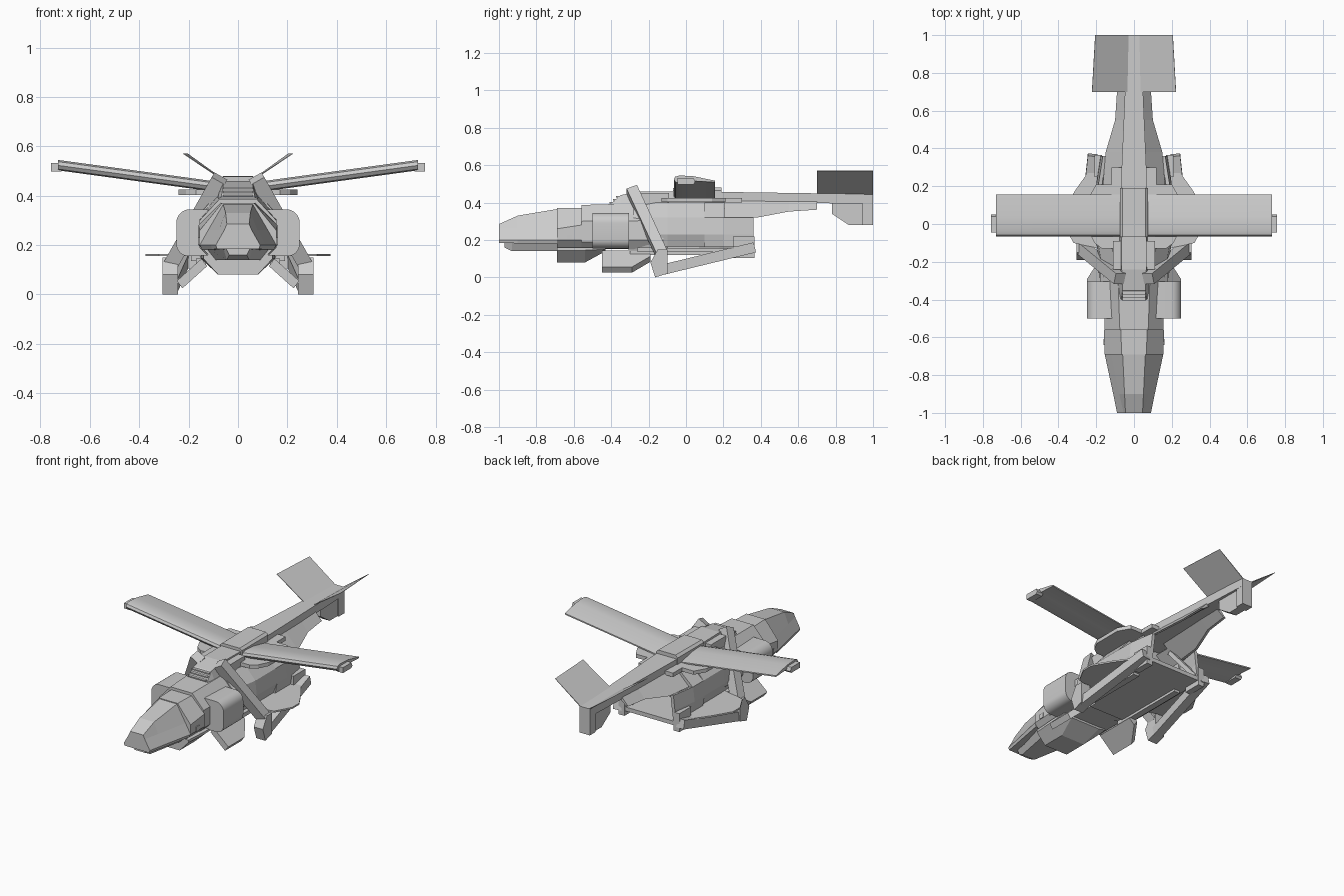
import bpy, bmesh, math
from mathutils import Vector

if "Cube" in bpy.data.objects:
    bpy.data.objects.remove(bpy.data.objects["Cube"])


def skin(name, rings, mirror=False, smooth=False):
    """Closed solid through equal-sized point rings, optionally mirrored in x."""
    bm = bmesh.new()
    vs = [[bm.verts.new(p) for p in r] for r in rings]
    n = len(rings[0])
    for a, b in zip(vs, vs[1:]):
        for i in range(n):
            bm.faces.new((a[i], a[(i + 1) % n], b[(i + 1) % n], b[i]))
    bm.faces.new(vs[0])
    bm.faces.new(vs[-1])
    bmesh.ops.recalc_face_normals(bm, faces=bm.faces)
    me = bpy.data.meshes.new(name)
    bm.to_mesh(me)
    bm.free()
    ob = bpy.data.objects.new(name, me)
    bpy.context.collection.objects.link(ob)
    if mirror:
        ob.modifiers.new("Mirror", 'MIRROR').use_mirror_merge = False
    if smooth:
        bpy.context.view_layer.objects.active = ob
        ob.select_set(True)
        bpy.ops.object.shade_smooth_by_angle(angle=math.radians(35))
        ob.select_set(False)
    return ob


def hull(name, *sections):
    """Symmetric loft; section = (y, (x, z), ...) half outline from top to bottom."""
    skin(name, [[(x, y, z) for x, z in h] + [(-x, y, z) for x, z in reversed(h)]
                for y, *h in sections])


def plate(name, pts, axis, a, b, mirror=False, smooth=False):
    """Outline extruded along an axis from a to b."""
    put = lambda p, t: tuple(p[:axis]) + (t,) + tuple(p[axis:])
    return skin(name, [[put(p, t) for p in pts] for t in (a, b)], mirror, smooth)


def box(name, x0, x1, y0, y1, z0, z1, mirror=False):
    return plate(name, [(x0, y0), (x1, y0), (x1, y1), (x0, y1)], 2, z0, z1, mirror)


def beam(name, a, b, w, h, side=(1, 0, 0)):
    """Mirrored square bar from a to b."""
    a, b, side = Vector(a), Vector(b), Vector(side)
    d = (b - a).normalized()
    s = (side - d * side.dot(d)).normalized()
    u = d.cross(s)
    skin(name, [[c + s * w * i + u * h * j for i, j in ((-.5, -.5), (.5, -.5), (.5, .5), (-.5, .5))]
                for c in (a, b)], True)


# nose and canopy
hull("nose", (-1, (.045, .285), (.055, .262), (.09, .2), (.085, .185)),
     (-.9, (.05, .33), (.078, .262), (.11, .2), (.105, .182)),
     (-.69, (.06, .365), (.12, .262), (.155, .2), (.145, .18)))
hull("chin", (-.97, (.05, .19), (.035, .16)), (-.93, (.06, .19), (.045, .14)),
     (-.69, (.13, .19), (.09, .14)))
plate("nose_sensor", [(.062 + .014 * math.cos(t * 1.047), .215 + .014 * math.sin(t * 1.047))
                      for t in range(6)], 1, -1.0, -.97, True)
box("cheek_sensor", .14, .162, -.64, -.61, .2, .23, True)

# forward fuselage bands
hull("front_collar", (-.69, (.065, .37), (.155, .26), (.155, .2), (.12, .16)),
     (-.56, (.07, .37), (.16, .28), (.16, .2), (.12, .16)))
hull("front_body", (-.56, (.075, .387), (.155, .3), (.155, .19), (.12, .155)),
     (-.28, (.085, .395), (.16, .31), (.16, .19), (.12, .15)))
hull("front_keel", (-.69, (.14, .16), (.14, .145), (.08, .08)),
     (-.54, (.15, .16), (.15, .145), (.08, .08)),
     (-.43, (.15, .16), (.15, .15), (.1, .14)))

# rounded side engines
arc = [(.195 + .055 * math.cos(t), .29 + .055 * math.sin(t)) for t in
       [i * math.pi / 14 for i in range(8)]]
low = [(.2 + .05 * math.cos(t), .205 + .05 * math.sin(t)) for t in
       [-i * math.pi / 14 for i in range(8)]]
plate("side_engine", [(.11, .155), (.11, .345)] + arc[::-1] + low, 1, -.5, -.305, True, True)
hull("engine_mount", (-.31, (.13, .34), (.18, .3), (.18, .2), (.15, .15)),
     (-.12, (.13, .36), (.18, .31), (.19, .2), (.15, .15)))

# cabin and open rear bay
hull("cabin", (-.28, (.09, .4), (.16, .32), (.17, .23), (.15, .15)),
     (-.1, (.12, .4), (.19, .32), (.2, .23), (.17, .15)),
     (.1, (.12, .4), (.19, .32), (.2, .23), (.17, .15)))
skin("bay_wall", [[(.19, y, .32), (.2, y, .23), (.185, y, .15), (.16, y, .15), (.17, y, .23),
                   (.16, y, .315)] for y in (.1, .2)], True)
skin("rear_bay_wall", [[(a, y, .32), (a + .01, y, .23), (.185, y, .15), (.165, y, .15),
                        (a - .01, y, .23), (a - .02, y, .315)]
                       for y, a in ((.2, .19), (.36, .165))], True)
skin("bay_roof_side", [[(.1, y, .4), (.19, y, .32), (.165, y, .31), (.08, y, .38)]
                       for y in (.1, .205)], True)
box("bay_roof_block", .06, .12, .2, .3, .4, .425, True)
box("bay_floor", -.19, .19, -.26, .36, .135, .16)
box("belly_beam", .13, .17, -.3, .2, .12, .145, True)
beam("bay_brace", (.17, .34, .17), (.1, .2, .36), .025, .025)
box("rail_bracket", .17, .21, .25, .365, .105, .22, True)

# side floor plates
plate("side_step", [(.15, -.14), (.32, -.1), (.375, .0), (.375, .07), (.31, .18), (.21, .32),
                    (.15, .32)], 2, .155, .165, True)

# hollow tail cone skirts and boom
skin("tail_skirt", [[(x0, y, .41), (x1, y, z1), (x1 - .015, y, z1), (x0 - .02, y, .4)]
                    for y, x0, x1, z1 in ((.2, .07, .165, .315), (.38, .06, .15, .32),
                                          (.55, .05, .1, .352), (.7, .045, .09, .362))], True)
hull("spine_boom", (-.4, (.068, .395), (.075, .38)), (-.35, (.06, .44), (.085, .38)),
     (-.24, (.065, .46), (.085, .39)), (.19, (.07, .457), (.07, .4)),
     (1, (.035, .445), (.035, .395)))
for i in range(3):
    y, z = -.408 + i * .017, .396 + i * .016
    box("vent_slat", -.06, .06, y, y + .03, z, z + .007)
hull("hub_cover", (-.07, (.06, .477), (.075, .465), (.075, .41)),
     (.19, (.06, .48), (.075, .465), (.075, .41)))

# tail surfaces
skin("tail_fin", [[(.03, .7, .446), (.222, .7, .572), (.205, 1, .572), (.03, 1, .446)],
                  [(.035, .7, .443), (.223, .7, .57), (.206, 1, .57), (.035, 1, .443)]], True)
plate("lower_fin", [(.78, .4), (.78, .34), (.87, .28), (.95, .28), (.95, .4)], 0, -.025, .025)
box("lower_fin_edge", -.035, .035, .945, 1, .28, .4)

# main wings with thick round leading edge
prof = [(-.03, .0), (-.055, .005), (-.065, .02), (-.058, .035), (-.035, .042), (.04, .038),
        (.155, .014), (.155, .006), (.04, .012)]
skin("main_wing", [[(x, y, z + dz) for y, dz in prof] for x, z in ((.05, .41), (.18, .428), (.73, .503))],
     True, True)
skin("wing_tip", [[(x, y, z) for y, z in ((-.045, .498), (-.045, .532), (.04, .532), (.05, .51),
                                          (.04, .498))] for x in (.715, .757)], True)
plate("wing_root_pylon", [(.05, -.13), (.17, -.13), (.21, -.1), (.24, -.04), (.24, .14), (.2, .21),
                          (.05, .21)], 2, .402, .425, True)
box("root_block", .06, .11, -.24, -.09, .39, .45, True)

# landing gear: raking strut, foot and rail
beam("gear_strut", (.075, -.29, .47), (.27, -.13, .125), .06, .06, (0, 1, 0))
skin("gear_foot", [[(x, -.19, .08), (x, -.165, .0), (x, -.1, .02), (x, -.1, .15), (x, -.15, .15)]
                   for x in (.242, .305)], True)
beam("gear_rail", (.273, -.15, .035), (.217, .365, .16), .055, .055)

# angled lower fins under the engines
outline = [(-.45, 0), (-.19, 0), (-.19, .35), (-.29, 1), (-.45, 1)]
skin("belly_fin", [[(x0 + .1 * t, y, z0 - .09 * t) for y, t in outline]
                   for x0, z0 in ((.125, .115), (.148, .145))], True)
